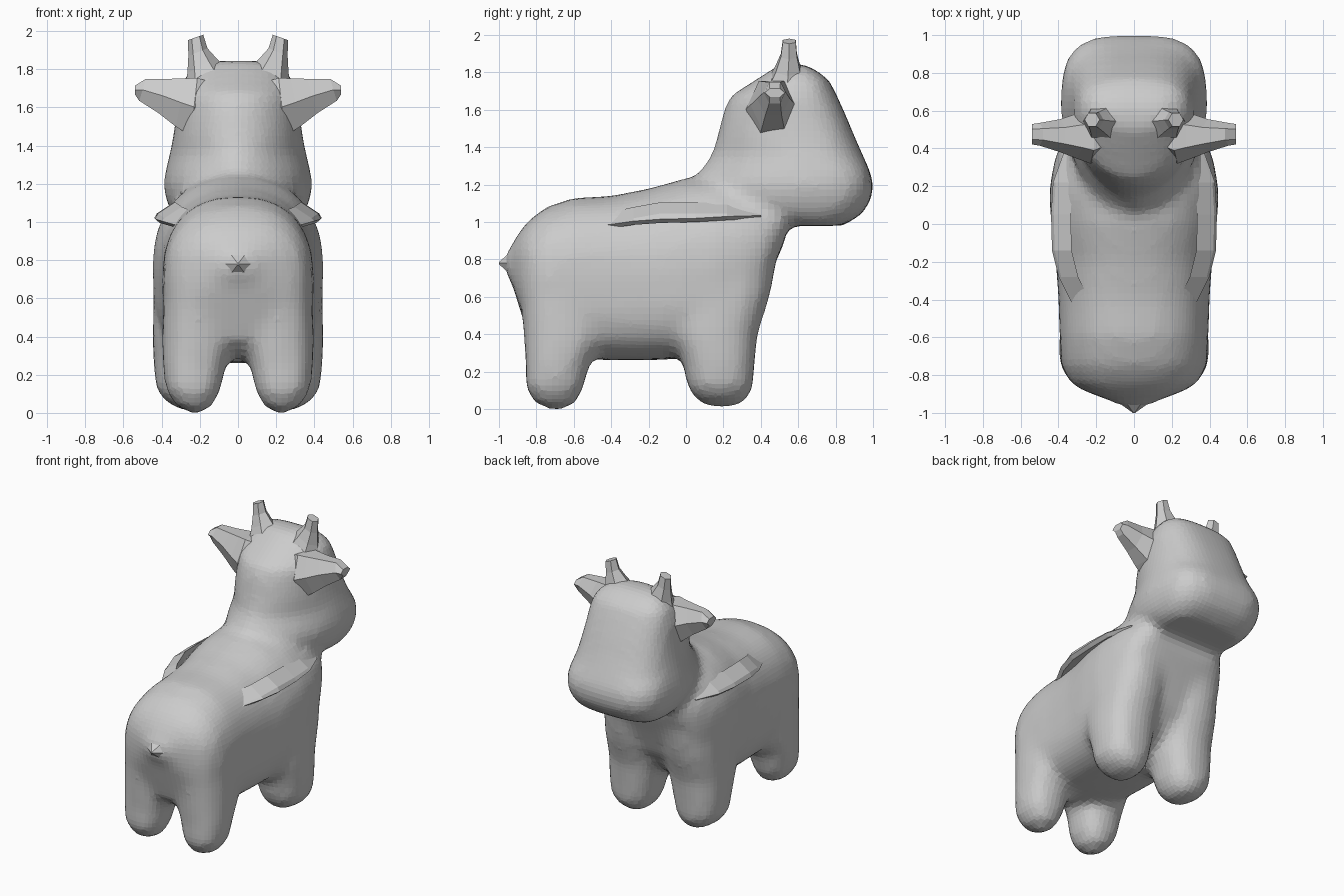
import bpy, bmesh, math

if "Cube" in bpy.data.objects:
    bpy.data.objects.remove(bpy.data.objects["Cube"])


def loft(bm, rings):
    """Skin a list of equal-length point rings and cap both ends."""
    vs = [[bm.verts.new(p) for p in r] for r in rings]
    n = len(vs[0])
    for a, b in zip(vs, vs[1:]):
        for i in range(n):
            j = (i + 1) % n
            bm.faces.new((a[i], a[j], b[j], b[i]))
    bm.faces.new(vs[0])
    bm.faces.new(vs[-1])


def finish(bm, name, mirror=False):
    bmesh.ops.recalc_face_normals(bm, faces=bm.faces)
    me = bpy.data.meshes.new(name)
    bm.to_mesh(me)
    bm.free()
    ob = bpy.data.objects.new(name, me)
    bpy.context.collection.objects.link(ob)
    if mirror:
        ob.modifiers.new("Mirror", 'MIRROR')
    return ob


def spow(v, e):
    return math.copysign(abs(v) ** e, v)


def angles(n):
    return [2 * math.pi * i / n for i in range(n)]


def trunk_ring(y, z0, z1, w):
    # domed back (more sloping at the shoulders), squarer belly
    zc = z0 + (z1 - z0) * 0.5
    top = 2.4 if y < -.3 else 2.2
    pts = []
    for a in angles(28):
        c, s = math.cos(a), math.sin(a)
        e = 2 / (top if s > 0 else 3.2)
        pts.append((w * spow(c, e), y, zc + (z1 - z0) / 2 * spow(s, e)))
    return pts


def head_ring(z, y0, y1, w):
    # square muzzle in front, tapering to a ridge behind
    yc = y0 + (y1 - y0) * 0.6
    front = 3.3 if z < 1.3 else 2.7
    back = 1.7 if z < 1.4 else 1.95
    pts = []
    for a in angles(28):
        c, s = math.cos(a), math.sin(a)
        e = 2 / (front if s > 0 else back)
        r = y1 - yc if s > 0 else yc - y0
        pts.append((w * spow(c, e), yc + r * spow(s, e), z))
    return pts


def leg_ring(side, z, x0, x1, y0, y1):
    e = 2 / 2.4
    return [(side * ((x0 + x1) / 2 + (x1 - x0) / 2 * spow(math.cos(a), e)),
             (y0 + y1) / 2 + (y1 - y0) / 2 * spow(math.sin(a), e), z) for a in angles(16)]


bm = bmesh.new()

# Trunk: y, bottom, top, half width
loft(bm, [trunk_ring(*s) for s in (
    (-.975, .75, .81, .045), (-.93, .67, .88, .14), (-.89, .54, .95, .25), (-.84, .38, 1.01, .34),
    (-.75, .31, 1.08, .385), (-.60, .27, 1.13, .395), (-.40, .26, 1.14, .40),
    (-.20, .26, 1.18, .415), (0, .27, 1.235, .44), (.15, .30, 1.25, .45),
    (.28, .40, 1.23, .435), (.38, .54, 1.19, .41), (.46, .74, 1.14, .37), (.53, .90, 1.10, .30))])

# Head and neck: z, back, front, half width
loft(bm, [head_ring(*s) for s in (
    (.98, .42, .84, .28), (1.04, .15, .94, .345), (1.12, .04, .99, .38),
    (1.20, .02, 1.005, .39), (1.27, .07, .985, .38), (1.35, .13, .95, .36),
    (1.45, .165, .905, .34), (1.56, .19, .86, .325), (1.67, .23, .81, .315),
    (1.76, .37, .765, .28), (1.81, .45, .70, .23), (1.845, .50, .63, .15))])

# Legs: z, inner x, outer x, back y, front y
rear = ((.0, .19, .25, -.74, -.64), (.04, .13, .33, -.82, -.58), (.12, .09, .38, -.86, -.545),
        (.25, .06, .395, -.86, -.51), (.38, .02, .40, -.87, -.43), (.70, .02, .39, -.89, -.40))
front = ((.01, .20, .28, .12, .26), (.05, .14, .37, .05, .33), (.12, .10, .43, .005, .36),
         (.25, .07, .445, -.02, .37), (.40, .04, .45, -.08, .385), (.60, .03, .445, -.1, .45),
         (.80, .02, .43, -.1, .49), (1.02, .02, .40, -.1, .51))
for side in (1, -1):
    for leg in (rear, front):
        loft(bm, [leg_ring(side, *s) for s in leg])

# Fuse everything into one soft, lightly faceted skin
body = finish(bm, "body")
m = body.modifiers.new("Fuse", 'REMESH')
m.mode = 'VOXEL'
m.voxel_size = 0.035
m = body.modifiers.new("Soften", 'SMOOTH')
m.factor = 0.5
m.iterations = 7

# Tail: small pointed stub
bm = bmesh.new()
loft(bm, [[(w * math.cos(a), y, .78 + h * math.sin(a)) for a in angles(6)] for y, w, h in (
    (-.87, .20, .16), (-.94, .09, .07), (-1.0, .006, .006))])
finish(bm, "tail")

# Ears: broad flaring cups; x, back y, front y, bottom z, top z
bm = bmesh.new()
rings = []
for x, y0, y1, z0, z1, slope in ((.10, .38, .60, 1.46, 1.72, 0), (.23, .32, .60, 1.45, 1.755, .02),
                                 (.30, .345, .585, 1.50, 1.752, .03), (.39, .38, .555, 1.57, 1.75, .03),
                                 (.50, .415, .535, 1.635, 1.75, .02)):
    yc, zc, ry, rz = (y0 + y1) / 2, (z0 + z1) / 2, (y1 - y0) / 2, (z1 - z0) / 2
    rings.append([(x - slope * math.sin(a), yc + ry * math.cos(a), zc + rz * math.sin(a) / .866)
                  for a in angles(6)])
rings.append([(.54, .475 + (p[1] - .475) * .9, 1.69 + (p[2] - 1.69) * .4) for p in rings[-1]])
loft(bm, rings)
finish(bm, "ear", True)

# Horns: short blunt prisms
bm = bmesh.new()
loft(bm, [[(x + r * math.cos(a), y + r * math.sin(a), z - tilt * math.cos(a)) for a in angles(6)]
          for x, y, z, r, tilt in ((.165, .54, 1.74, .115, .05), (.19, .545, 1.82, .075, .04),
                                   (.21, .55, 1.89, .05, .02), (.222, .552, 1.967, .04, .014))])
finish(bm, "horn", True)

# Shoulder folds: thin ridges along the flanks, ends buried in the body
bm = bmesh.new()
loft(bm, [[(x - .10, y, z + .06 + h), (x - .01, y, z + h), (x + .004, y, z - .005),
           (x - .02, y, z - .025), (x - .08, y, z - .025)]
          for x, y, z, h in ((.325, -.42, .99, .0), (.395, -.28, 1.01, .01), (.43, -.14, 1.02, .025),
                             (.435, .05, 1.025, .02), (.425, .22, 1.035, .01), (.36, .40, 1.04, .0))])
finish(bm, "shoulder_fold", True)
